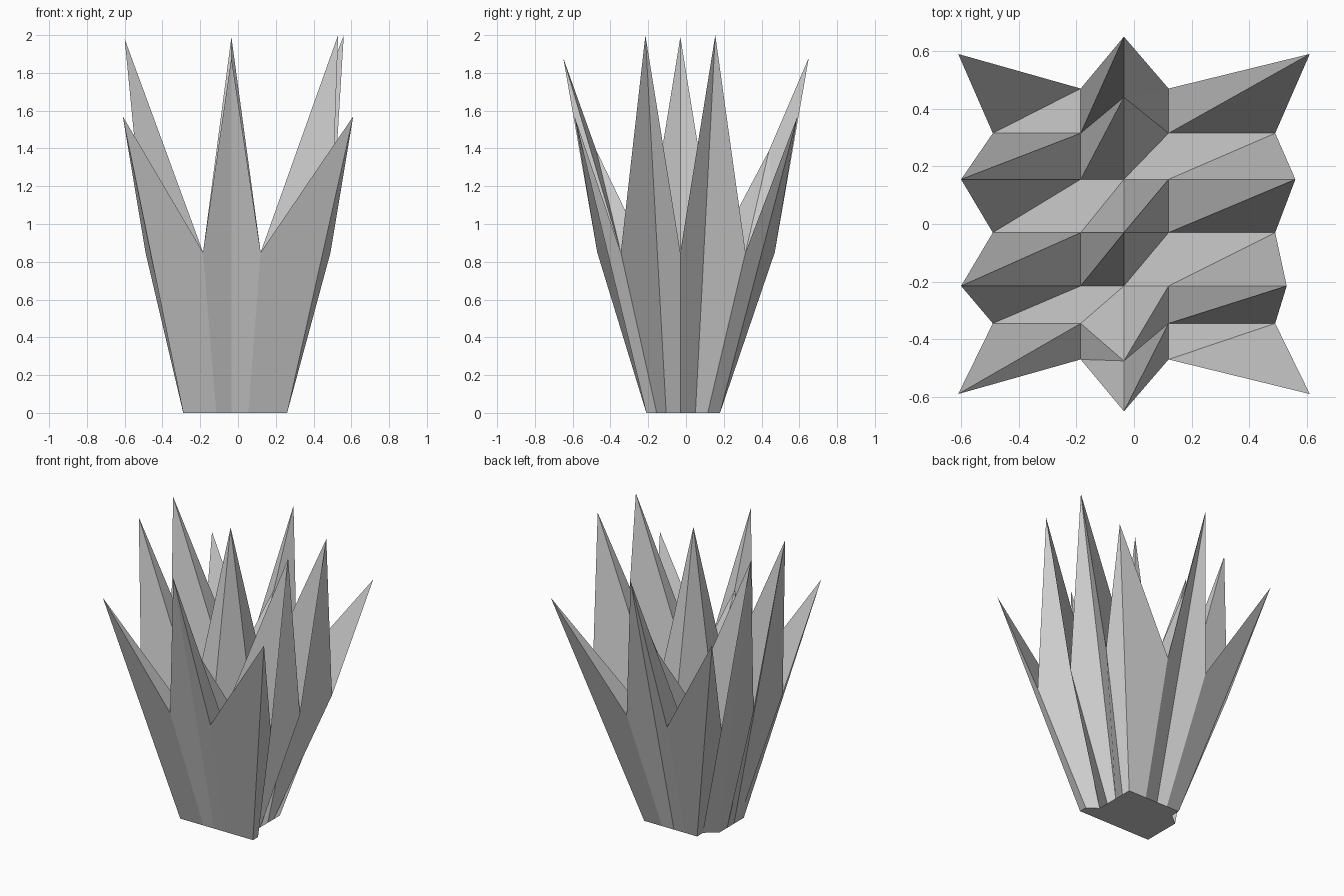
import bpy, bmesh

if "Cube" in bpy.data.objects:
    bpy.data.objects.remove(bpy.data.objects["Cube"])

MID = 0.85                                             # height of every notch and hollow
XS = (-0.49, -0.185, -0.035, 0.12, 0.49)               # grid columns
YS = (-0.47, -0.345, -0.215, -0.03, 0.155, 0.315, 0.47)  # grid rows

# top surface: a flat grid whose alternate points are pulled up into blade tips
top = {(i, j): (x, y, MID) for i, x in enumerate(XS) for j, y in enumerate(YS)}
for i, sx in ((0, -1), (4, 1)):                        # corner blades
    for j, sy in ((0, -1), (6, 1)):
        top[i, j] = (sx * 0.61, sy * 0.59, 1.57)
for j in (2, 4):                                       # left blades
    top[0, j] = (-0.6, YS[j], 1.98)
top[4, 2] = (0.53, YS[2], 2.0)                         # right blades
top[4, 4] = (0.56, YS[4], 2.0)
top[2, 0] = (XS[2], -0.65, 1.88)                       # front and back blades
top[2, 6] = (XS[2], 0.65, 1.88)
top[2, 1] = (XS[2], -0.475, 1.39)                      # their inner spines
top[2, 5] = (XS[2], 0.44, 1.39)
top[2, 3] = (XS[2], YS[3], 1.99)                       # central blade

bm = bmesh.new()
tv = {k: bm.verts.new(p) for k, p in top.items()}
for i in range(4):
    for j in range(6):
        a, b, c, d = tv[i, j], tv[i + 1, j], tv[i + 1, j + 1], tv[i, j + 1]
        bm.faces.new((a, b, c))
        bm.faces.new((a, c, d))

# outer wall from the blade rim down to the narrow base
rim = [(i, 0) for i in range(4)] + [(4, j) for j in range(6)]
rim += [(i, 6) for i in range(4, 0, -1)] + [(0, j) for j in range(6, 0, -1)]
base_y = (-0.21, -0.155, -0.105, -0.03, 0.05, 0.115, 0.18)
left_x = (-0.29, -0.29, -0.29, -0.29, -0.29, -0.21, -0.21)
right_x = (0.26, 0.26, 0.19, 0.19, 0.19, 0.19, 0.19)
inner_x = {1: -0.115, 2: -0.035, 3: 0.055}


def foot_point(i, j):
    x = inner_x.get(i, left_x[j] if i == 0 else right_x[j])
    return (x, base_y[j], 0)


foot = [bm.verts.new(foot_point(*k)) for k in rim]
n = len(rim)
for a in range(n):
    b = (a + 1) % n
    bm.faces.new((foot[a], foot[b], tv[rim[b]], tv[rim[a]]))
bm.faces.new(foot[::-1])

bmesh.ops.recalc_face_normals(bm, faces=bm.faces)
mesh = bpy.data.meshes.new("grass_tuft")
bm.to_mesh(mesh)
bm.free()
bpy.context.collection.objects.link(bpy.data.objects.new("grass_tuft", mesh))
